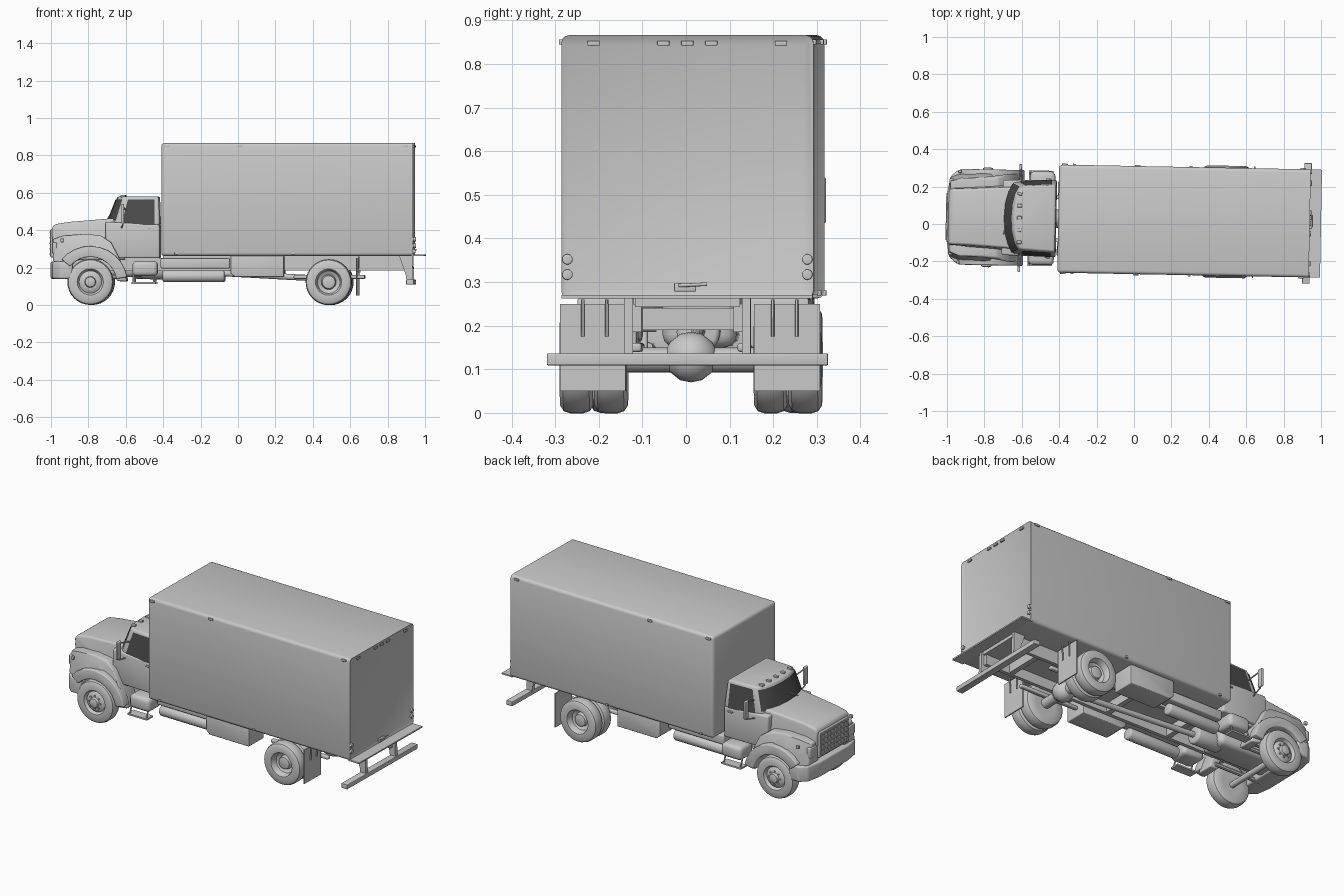
import bpy, bmesh, math
from mathutils import Matrix, Vector

cube = bpy.data.objects.get("Cube")
if cube:
    bpy.data.objects.remove(cube)

# the vehicle stands at a slight yaw
PLACE = Matrix.Translation((0, 0.021, 0)) @ Matrix.Rotation(-0.019, 4, 'Z')


def material(name, v):
    m = bpy.data.materials.new(name)
    m.use_nodes = True
    m.diffuse_color = (v, v, v, 1)
    m.node_tree.nodes["Principled BSDF"].inputs["Base Color"].default_value = (v, v, v, 1)
    return m


GREY = material("body grey", 0.588)
GLASS = material("dark glass", 0.07)


def finish(name, bm, mat=GREY, bevel=0, keep=lambda e: True, seg=3):
    bmesh.ops.recalc_face_normals(bm, faces=bm.faces)
    if bevel:
        edges = [e for e in bm.edges if e.calc_face_angle(0) > 0.5 and keep(e)]
        bmesh.ops.bevel(bm, geom=edges, offset=bevel, segments=seg, profile=0.5,
                        affect='EDGES', clamp_overlap=True)
    bm.transform(PLACE)
    me = bpy.data.meshes.new(name)
    bm.to_mesh(me)
    bm.free()
    me.shade_smooth()
    me.set_sharp_from_angle(angle=math.radians(38))
    me.materials.append(mat)
    ob = bpy.data.objects.new(name, me)
    bpy.context.collection.objects.link(ob)
    return ob


def skin(bm, rings, cap=True, closed=True):
    vs = [[bm.verts.new(p) for p in r] for r in rings]
    n = len(vs[0])
    for a, b in zip(vs, vs[1:]):
        for i in range(n if closed else n - 1):
            j = (i + 1) % n
            bm.faces.new((a[i], a[j], b[j], b[i]))
    if cap:
        bm.faces.new(vs[0])
        bm.faces.new(vs[-1])


def prism(name, pts, y0, y1, bevel=0, mat=GREY):
    """Side profile (x, z) swept across y; y0 and y1 may be functions of x and z."""
    at = lambda y, x, z: y(x, z) if callable(y) else y
    bm = bmesh.new()
    skin(bm, [[(x, at(y, x, z), z) for x, z in pts] for y in (y0, y1)])
    return finish(name, bm, mat, bevel)


def block(name, x0, x1, y0, y1, z0, z1, bevel=0):
    return prism(name, [(x0, z0), (x1, z0), (x1, z1), (x0, z1)], y0, y1, bevel)


def rod(name, a, b, r, n=12, bevel=0):
    a, b = Vector(a), Vector(b)
    q = (b - a).to_track_quat('Z', 'Y')
    bm = bmesh.new()
    ring = [q @ Vector((r * math.cos(t), r * math.sin(t), 0))
            for t in (2 * math.pi * i / n for i in range(n))]
    skin(bm, [[p + c for p in ring] for c in (a, b)])
    return finish(name, bm, GREY, bevel)


def lathe(name, x, y, z, side, profile, n=32):
    """Revolve (radius, outward offset) around a sideways axle."""
    bm = bmesh.new()
    skin(bm, [[(x + r * math.cos(t), y + side * o, z + r * math.sin(t))
               for t in (2 * math.pi * i / n for i in range(n))] for r, o in profile])
    return finish(name, bm)


# cargo body with a framed, recessed rear door
bm = bmesh.new()
skin(bm, [[(x, y, z) for y, z in ((-.289, .262), (.289, .262), (.289, .866), (-.289, .866))]
          for x in (-.405, .94)])
bmesh.ops.recalc_face_normals(bm, faces=bm.faces)
rear = [f for f in bm.faces if f.normal.x > .9]
bmesh.ops.inset_region(bm, faces=rear, thickness=.032, depth=0)
bmesh.ops.translate(bm, verts=list(rear[0].verts), vec=(-.01, 0, 0))
finish("cargo_body", bm, GREY, .018, lambda e: all(v.co.x < .925 for v in e.verts)
       or abs(e.verts[0].co.x - e.verts[1].co.x) > .5)
block("rear_ledge", .93, 1.0, -.288, .288, .262, .27)
for y in (-.215, -.055, 0, .055, .215):
    block("rear_marker", .938, .947, y - .014, y + .014, .842, .853, .002)
block("door_latch", .935, .95, -.03, .02, .278, .298, .003)
rod("door_handle", (.95, -.02, .292), (.95, .045, .295), .004)

# underbody rails and crossmembers
block("subframe", -.4, .93, -.12, .12, .243, .264)
for x in (-.3, .1, .42, .75):
    block("crossmember", x - .015, x + .015, -.12, .12, .19, .24)
rod("drive_shaft", (-.45, 0, .19), (.46, 0, .14), .016)
block("engine", -.93, -.5, -.085, .085, .15, .3, .03)
rod("gearbox", (-.55, 0, .19), (-.38, 0, .185), .05, 16, .012)
rod("front_axle", (-.785, -.2, .11), (-.785, .2, .11), .017)
rod("rear_axle", (.49, -.2, .122), (.49, .2, .122), .028, 16)
lathe("differential", .49, 0, .128, 1, [(.012, -.06), (.035, -.048), (.053, -.025), (.058, 0),
                                      (.053, .025), (.035, .048), (.012, .06)], 20)

# bonnet with tapering plan
hood_w = lambda x, z: .185 + (x + .66) * .09 - max(0, z - .4) * .35
prism("bonnet", [(-.985, .24), (-.993, .415), (-.975, .432), (-.9, .444), (-.66, .464), (-.6, .464), (-.6, .24)],
      lambda x, z: -hood_w(x, z), hood_w, .012)
# grille with bars
block("grille_frame", -1.0, -.98, -.135, .135, .255, .405, .006)
for i in range(5):
    z = .27 + i * .03
    block("grille_bar", -1.006, -.99, -.125, .125, z - .004, z + .004)
for i in range(9):
    y = -.12 + i * .03
    block("grille_slat", -1.004, -.99, y - .003, y + .003, .262, .398)

# cab lower half
cab_w = lambda x, z: .2 + max(0, x + .62) * .03
prism("cab_lower", [(-.66, .25), (-.705, .34), (-.705, .445), (-.415, .43), (-.415, .25)],
      lambda x, z: -cab_w(x, z), cab_w, .01)

# cab upper half with bowed windscreen
LOW = [(-.705, 0), (-.7, .08), (-.682, .145), (-.652, .192), (-.415, .206)]
TOP = [(-.645, 0), (-.64, .07), (-.628, .125), (-.605, .168), (-.42, .178)]


def shell(i, t, push=0):
    """Point on the upper cab at fractional outline index i and height fraction t."""
    k = min(int(i), 3)
    lo, hi = (Vector(o[k]).lerp(Vector(o[k + 1]), i - k) for o in (LOW, TOP))
    p = lo.lerp(hi, t)
    d = Vector((-1, p.y * 2.5)).normalized() if i <= 3 else Vector((0, 1))
    p = p + d * push
    return (p.x, p.y, .425 + .155 * t)


flip = lambda p: (p[0], -p[1], p[2])
bm = bmesh.new()
skin(bm, [[shell(i, t) for i in range(5)] + [flip(shell(i, t)) for i in (4, 3, 2, 1)] for t in (0, 1)])
finish("cab_upper", bm, GREY, .012)


def window(name, rows):
    bm = bmesh.new()
    skin(bm, rows, cap=False, closed=False)
    finish(name, bm, GLASS)


idx = [.0, .5, 1, 1.5, 2, 2.5, 2.9]
window("windscreen", [[flip(shell(i, t, .004)) for i in idx[:0:-1]] + [shell(i, t, .004) for i in idx]
                      for t in (.18, .9)])
rod("wiper", (-.70, -.1, .452), (-.675, -.02, .5), .003, 6)
for y in (-.13, -.065, 0, .065, .13):
    block("roof_marker", -.625, -.6, y - .009, y + .009, .575, .589, .003)

# front bumper wrapping the corners
plan = [(-.88, .25), (-.945, .25), (-.985, .215), (-1.0, .13)]
bm = bmesh.new()
outline = plan + [(x, -y) for x, y in plan[::-1]]
skin(bm, [[(x, y, z) for x, y in outline] for z in (.14, .232)])
finish("front_bumper", bm, GREY, .01)

# parts on both sides
TYRE = [(.062, -.036), (.105, -.038), (.118, -.03), (.123, -.015), (.123, .015), (.118, .03),
        (.105, .038), (.07, .036), (.066, .03)]
FRONT_RIM = TYRE + [(.06, .02), (.045, .03), (.03, .032), (.026, .046), (.014, .05)]
REAR_RIM = TYRE + [(.06, .0), (.04, -.012), (.034, .012), (.02, .016)]
WHEEL_X = -.785
for s, side in ((1, "right"), (-1, "left")):
    Y = lambda v: s * v
    lathe(side + "_front_wheel", WHEEL_X, Y(.217), .123, s, FRONT_RIM)
    lathe(side + "_rear_inner_wheel", .49, Y(.183), .122, s, REAR_RIM)
    lathe(side + "_rear_outer_wheel", .49, Y(.262), .122, s, REAR_RIM)
    for k in range(8):
        a = k * math.pi / 4
        c, d = math.cos(a), math.sin(a)
        rod(side + "_wheel_nut", (WHEEL_X + .038 * c, Y(.24), .123 + .038 * d),
            (WHEEL_X + .038 * c, Y(.254), .123 + .038 * d), .005, 6)

    # fender with wheel arch
    arch = [(WHEEL_X + .142 * math.cos(math.radians(a)), .115 + .142 * math.sin(math.radians(a)))
            for a in range(5, 145, 15)]
    fw = lambda x, z: Y(.25 - max(0, -.93 - x) * .7 - max(0, z - .32) * .7 - max(0, x + .68) * .35)
    prism(side + "_fender", [(-.985, .235), (-.985, .355), (-.93, .372), (-.82, .38), (-.73, .372),
                             (-.675, .335), (-.635, .26), (-.6, .17), (-.59, .126)] + arch,
          Y(.12), fw, .008)
    lip = [(WHEEL_X + r * math.cos(math.radians(a)), .115 + r * math.sin(math.radians(a)))
           for r, span in ((.142, range(10, 141, 13)), (.2, range(140, 9, -13))) for a in span]
    prism(side + "_arch_flare", lip, Y(.2), Y(.256), .006)
    block(side + "_headlight", -.99, -.965, Y(.145), Y(.205), .275, .335, .006)
    block(side + "_turn_signal", -.945, -.925, Y(.235), Y(.25), .335, .355, .004)

    # door details and mirror
    window(side + "_side_window", [[(p[0], Y(p[1]), p[2]) for p in (shell(i, t, .003) for i in (3.13, 3.88))]
                                   for t in (.02, .9)])
    block(side + "_door_handle", -.475, -.445, Y(.2), Y(.213), .405, .414, .002)
    block(side + "_mirror", -.618, -.604, Y(.255), Y(.288), .435, .54, .004)
    for z in (.43, .53):
        rod(side + "_mirror_arm", (-.62 if z < .5 else -.6, Y(.185), z - .02), (-.611, Y(.27), z), .004, 6)

    # tanks, steps and lockers below
    block(side + "_step_tank", -.56, -.425, Y(.13), Y(.25), .155, .235, .022)
    block(side + "_step", -.565, -.435, Y(.2), Y(.255), .113, .122)
    for x in (-.555, -.445):
        rod(side + "_step_hanger", (x, Y(.245), .118), (x, Y(.225), .17), .005, 6)
    rod(side + "_air_tank", (-.4, Y(.165), .155), (-.07, Y(.165), .155), .033, 20, .01)
    block(side + "_tank_shelf", -.41, -.04, Y(.125), Y(.2), .195, .25, .008)
    prism(side + "_locker", [(-.035, .262), (-.035, .17), (-.01, .15), (.25, .15), (.25, .262)], Y(.13), Y(.265), .004)
    block(side + "_frame_rail", -.93, .92, Y(.105), Y(.125), .185, .25)
    block(side + "_leaf_spring", .3, .68, Y(.11), Y(.135), .14, .16, .006)
    rod(side + "_front_spring", (-.93, Y(.12), .15), (-.62, Y(.12), .15), .012, 8)
    prism(side + "_mud_flap", [(.636, .05), (.643, .05), (.643, .25), (.636, .25)], Y(.147), Y(.298))
    for y in (.19, .245):
        rod(side + "_flap_rod", (.648, Y(y), .175), (.65, Y(y), .26), .004, 6)
    prism(side + "_bumper_bracket", [(.865, .262), (.935, .262), (.94, .12), (.905, .12), (.9, .16)], Y(.125), Y(.145))

    # lamps on the cargo body
    for x, z in ((-.375, .85), (.015, .85), (.9, .85), (-.325, .275), (.3, .275)):
        w = .015 if z > .5 else .008
        block(side + "_side_marker", x - w, x + w, Y(.285), Y(.295), z - .006, z + .006, .002)
    for z in (.317, .352):
        rod(side + "_tail_lamp", (.935, Y(.275), z), (.947, Y(.275), z), .012, 16, .003)

# rear step bumper
block("rear_bumper", .905, .945, -.322, .322, .109, .136, .003)
